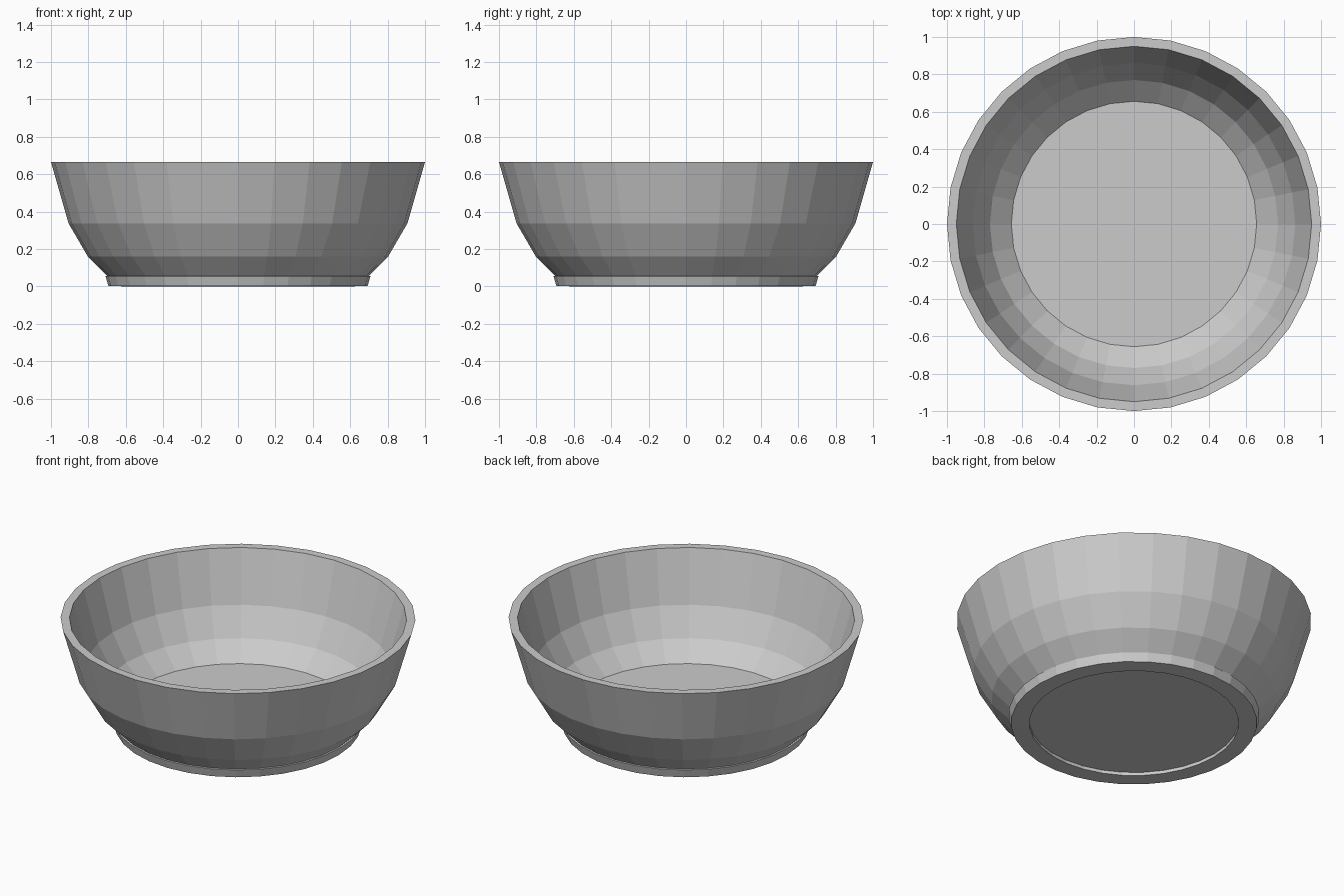
import bpy, bmesh
from math import sin, cos, tau

if "Cube" in bpy.data.objects:
    bpy.data.objects.remove(bpy.data.objects["Cube"])

SIDES = 32


def lathe(name, profile):
    """Revolve an (r, z) profile around z and cap both of its ends."""
    bm = bmesh.new()
    rings = [[bm.verts.new((r * cos(tau * i / SIDES), r * sin(tau * i / SIDES), z))
              for i in range(SIDES)] for r, z in profile]
    for a, b in zip(rings, rings[1:]):
        for i in range(SIDES):
            j = (i + 1) % SIDES
            bm.faces.new((a[i], a[j], b[j], b[i]))
    bm.faces.new(rings[0][::-1])
    bm.faces.new(rings[-1])
    bmesh.ops.recalc_face_normals(bm, faces=bm.faces)
    mesh = bpy.data.meshes.new(name)
    bm.to_mesh(mesh)
    bm.free()
    obj = bpy.data.objects.new(name, mesh)
    bpy.context.collection.objects.link(obj)
    return obj


# One closed shell: recessed underside, foot ring, outer wall, rim, inner wall, floor
lathe("bowl", [
    (0.59, 0.02), (0.59, 0.0), (0.693, 0.002), (0.708, 0.054), (0.70, 0.056),
    (0.803, 0.16), (0.906, 0.337), (1.0, 0.665),
    (0.95, 0.665), (0.862, 0.35), (0.77, 0.185), (0.656, 0.08),
])
